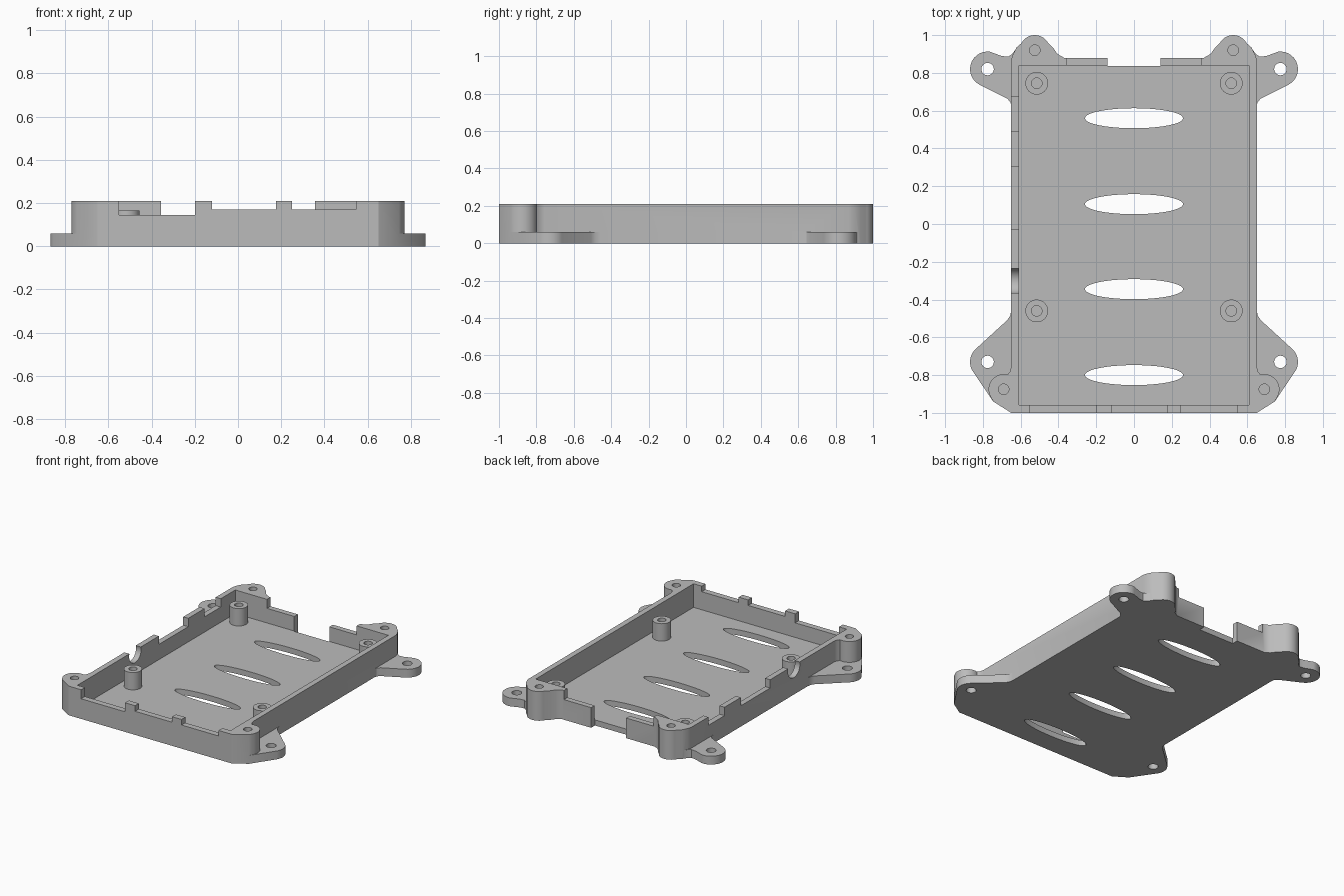
import bpy, bmesh, math
from mathutils import Matrix

if "Cube" in bpy.data.objects:
    bpy.data.objects.remove(bpy.data.objects["Cube"])

grey = bpy.data.materials.new("plain grey")
grey.use_nodes = True
grey.diffuse_color = (0.5, 0.5, 0.5, 1)
grey.node_tree.nodes["Principled BSDF"].inputs["Base Color"].default_value = (0.5, 0.5, 0.5, 1)


def arc(cx, cy, r, start, end, steps=14):
    angles = [math.radians(start + (end - start) * i / steps) for i in range(steps + 1)]
    return [(cx + r * math.cos(a), cy + r * math.sin(a)) for a in angles]


def ellipse(cx, cy, rx, ry, n=40):
    return [(cx + rx * math.cos(math.tau * i / n), cy + ry * math.sin(math.tau * i / n))
            for i in range(n)]


def rect(x0, x1, y0, y1):
    return [(x0, y0), (x1, y0), (x1, y1), (x0, y1)]


def mirrored(points):
    return [(-x, y) for x, y in reversed(points)]


def prism(name, points, z0, z1):
    bm = bmesh.new()
    base = bm.faces.new([bm.verts.new((x, y, z0)) for x, y in points])
    top = bmesh.ops.extrude_face_region(bm, geom=[base])["geom"]
    bmesh.ops.translate(bm, vec=(0, 0, z1 - z0),
                        verts=[v for v in top if isinstance(v, bmesh.types.BMVert)])
    bmesh.ops.recalc_face_normals(bm, faces=bm.faces)
    mesh = bpy.data.meshes.new(name)
    bm.to_mesh(mesh)
    bm.free()
    mesh.materials.append(grey)
    obj = bpy.data.objects.new(name, mesh)
    bpy.context.collection.objects.link(obj)
    return obj


def combine(target, tool, operation="DIFFERENCE"):
    mod = target.modifiers.new("combine", "BOOLEAN")
    mod.operation, mod.solver, mod.object = operation, "EXACT", tool
    bpy.context.view_layer.update()
    result = target.evaluated_get(bpy.context.evaluated_depsgraph_get())
    mesh = bpy.data.meshes.new_from_object(result)
    target.modifiers.clear()
    target.data = mesh
    bpy.data.objects.remove(tool)


def cut(target, points, z0, z1):
    combine(target, prism("cutter", points, z0, z1))


WALL, FLOOR, EAR = 0.21, 0.04, 0.06

# Tray outline with the four full-height corner bosses
half = ([(0.65, -1), (0.745, -0.94)] + arc(0.69, -0.875, 0.08, -35, 105)
        + [(0.656, -0.78), (0.65, -0.755), (0.65, 0.87), (0.64, 0.9), (0.622, 0.935)]
        + arc(0.525, 0.92, 0.08, 28, 152)
        + [(0.43, 0.935), (0.405, 0.9), (0.37, 0.88)])
tray = prism("tray", half + mirrored(half), 0, WALL)

# Low mounting ears
front_ear = ([(0.63, -0.455), (0.65, -0.455), (0.655, -0.485), (0.67, -0.508)]
             + arc(0.775, -0.73, 0.093, 45, -33) + [(0.745, -0.94), (0.63, -0.9)])
back_ear = ([(0.63, 0.62), (0.65, 0.62), (0.653, 0.643), (0.67, 0.663)]
            + arc(0.775, 0.82, 0.093, -63, 97)
            + [(0.7, 0.889), (0.665, 0.886), (0.645, 0.9), (0.63, 0.92), (0.59, 0.9)])
for ear in (front_ear, back_ear):
    for points in (ear, mirrored(ear)):
        combine(tray, prism("ear", points, 0, EAR), "UNION")

# Cavity and ventilation slots
cut(tray, rect(-0.61, 0.61, -0.957, 0.84), FLOOR, 0.4)
for y in (0.56, 0.105, -0.345, -0.8):
    cut(tray, ellipse(0, y, 0.26, 0.053), -0.1, 0.1)

# Front wall notches
for x0, x1, z in ((-0.55, -0.2, 0.145), (-0.12, 0.175, 0.17), (0.25, 0.545, 0.17)):
    cut(tray, rect(x0, x1, -1.1, -0.9), z, 0.4)

# Side wall notches and round cable opening
for y0, y1 in ((-0.03, 0.305), (0.49, 0.675)):
    cut(tray, rect(-0.75, -0.58, y0, y1), 0.15, 0.4)
opening = prism("cutter", ellipse(-0.19, -0.3, 0.068, 0.068), -0.75, -0.58)
opening.data.transform(Matrix.Rotation(math.pi / 2, 4, "Y"))
combine(tray, opening)

# Back wall gap and lowered wall panels
cut(tray, rect(-0.14, 0.14, 0.836, 1.1), -0.1, 0.4)
for x0, x1 in ((-0.357, -0.1), (0.1, 0.357)):
    cut(tray, rect(x0, x1, 0.8, 1.1), 0.145, 0.4)

# Screw holes and raised standoffs
parts = [tray]
for side, label in ((1, "left"), (-1, "right")):
    for y in (-0.73, 0.82):
        cut(tray, ellipse(side * 0.775, y, 0.033, 0.033, 24), -0.1, 0.1)
    for x, y in ((0.69, -0.875), (0.525, 0.92)):
        cut(tray, ellipse(side * x, y, 0.028, 0.028, 24), 0.05, 0.4)
    for y, end in ((-0.46, "front"), (0.745, "back")):
        post = prism(f"{end}_{label}_standoff", ellipse(side * 0.515, y, 0.06, 0.06, 32),
                     FLOOR - 0.01, 0.165)
        cut(post, ellipse(side * 0.515, y, 0.028, 0.028, 24), 0.05, 0.4)
        parts.append(post)

# Smooth the curved walls and keep the edges crisp
bpy.ops.object.select_all(action="DESELECT")
for part in parts:
    part.select_set(True)
bpy.context.view_layer.objects.active = tray
bpy.ops.object.shade_smooth_by_angle(angle=math.radians(30))
